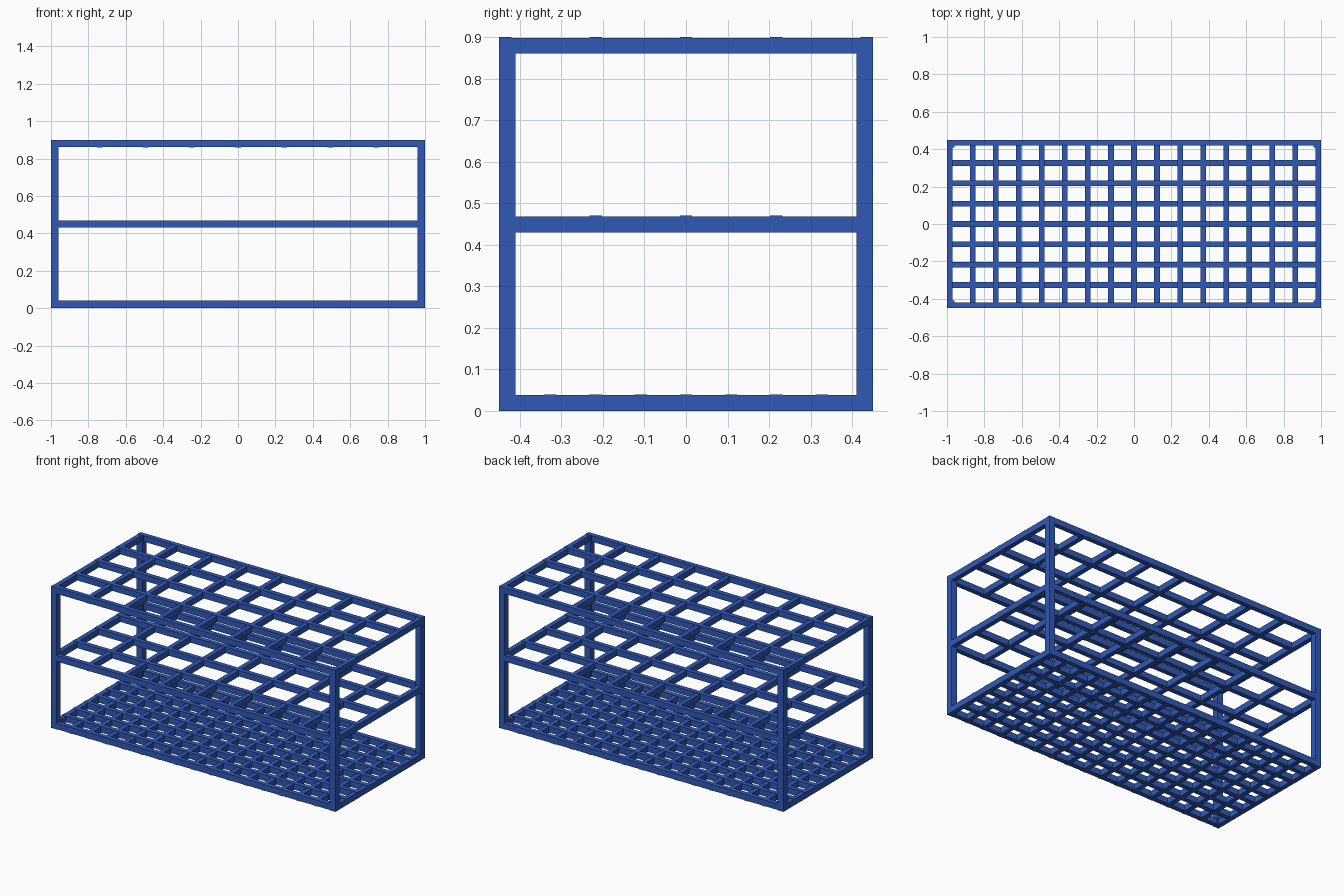
import bpy, bmesh
from mathutils import Matrix, Vector

if "Cube" in bpy.data.objects:
    bpy.data.objects.remove(bpy.data.objects["Cube"])

HX, HY = 1.0, 0.45          # half length and half depth
BAR, THICK, POST = 0.03, 0.038, 0.04
LIFT = 0.002                # long bars sit slightly above the cross bars

mat = bpy.data.materials.new("blue_coating")
mat.diffuse_color = (0.03, 0.10, 0.47, 1)
mat.use_nodes = True
mat.node_tree.nodes["Principled BSDF"].inputs["Base Color"].default_value = mat.diffuse_color


def make_object(name, boxes):
    """One object made of (centre, size) boxes."""
    bm = bmesh.new()
    for centre, size in boxes:
        m = Matrix.Translation(centre) @ Matrix.Diagonal(Vector(size)).to_4x4()
        bmesh.ops.create_cube(bm, size=1, matrix=m)
    mesh = bpy.data.meshes.new(name)
    bm.to_mesh(mesh)
    bm.free()
    mesh.materials.append(mat)
    ob = bpy.data.objects.new(name, mesh)
    bpy.context.collection.objects.link(ob)


def spread(half, cells):
    edge = half - BAR / 2
    return [-edge + 2 * edge * i / cells for i in range(cells + 1)]


def grid(name, z, nx, ny):
    zc = z + THICK / 2
    # bars along the length
    make_object(name + "_long_bars",
                [((0, y, zc + LIFT), (2 * HX, BAR, THICK)) for y in spread(HY, ny)])
    # bars across the depth
    make_object(name + "_cross_bars",
                [((x, 0, zc), (BAR, 2 * HY, THICK)) for x in spread(HX, nx)])


# Fine base grid and two coarse tube-holding grids
grid("base_grid", 0.0, 16, 8)
grid("middle_grid", 0.43, 8, 4)
grid("top_grid", 0.86, 8, 4)

# Corner posts
top = 0.9 - LIFT
make_object("corner_posts",
            [((sx * (HX - POST / 2), sy * (HY - POST / 2), top / 2), (POST, POST, top))
             for sx in (-1, 1) for sy in (-1, 1)])
